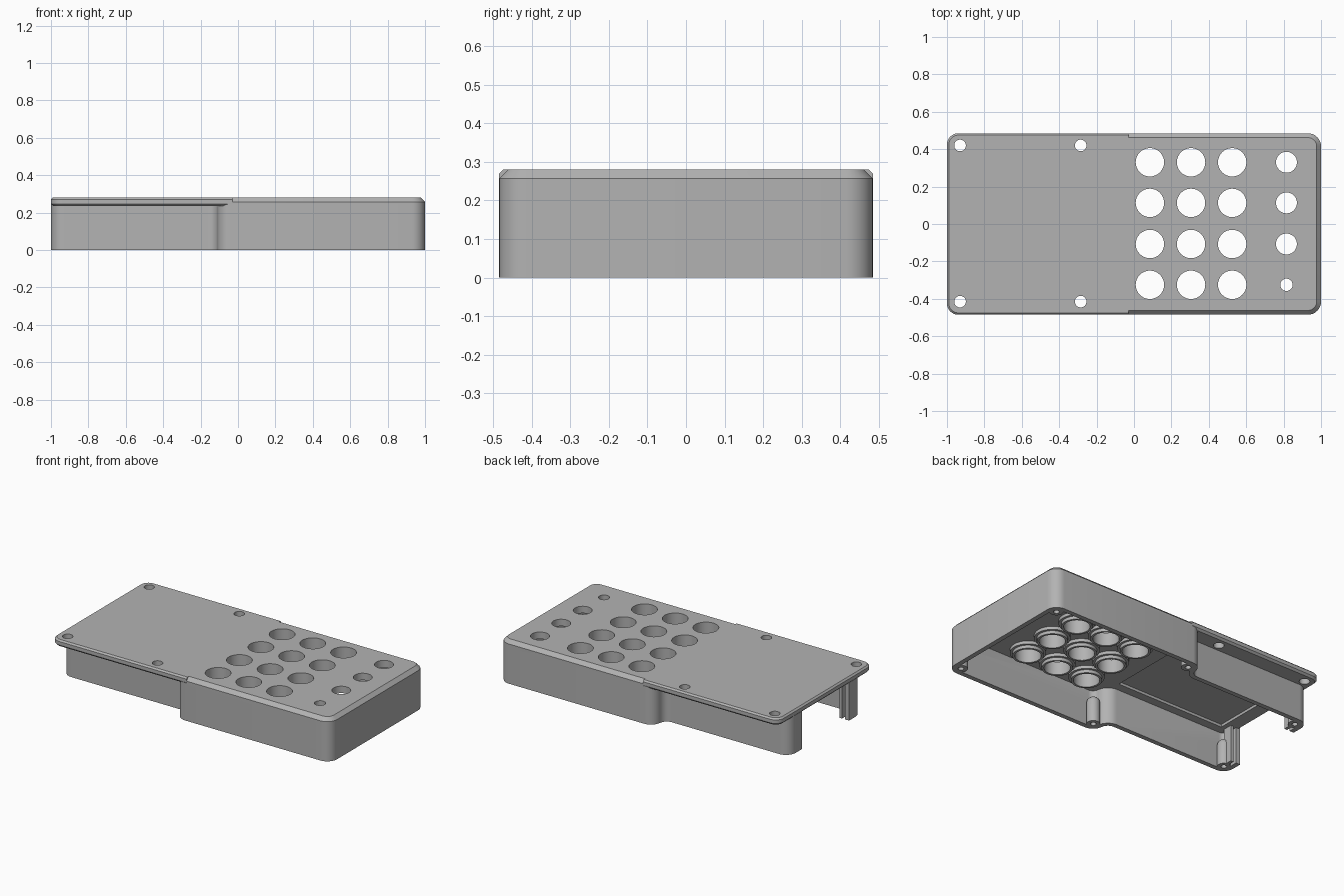
import bpy, bmesh, math
from mathutils import Vector

if "Cube" in bpy.data.objects:
    bpy.data.objects.remove(bpy.data.objects["Cube"])

grey = bpy.data.materials.new("plain_grey")
grey.use_nodes = True
grey.diffuse_color = (0.45, 0.45, 0.45, 1)
grey.node_tree.nodes["Principled BSDF"].inputs["Base Color"].default_value = (0.45, 0.45, 0.45, 1)


def rounded(corners, steps=8):
    """Counter-clockwise outline from square corners (x, y, radius)."""
    pts = []
    for i, (x, y, r) in enumerate(corners):
        p = Vector((x, y))
        if r == 0:
            pts.append(p)
            continue
        u = (Vector(corners[i - 1][:2]) - p).normalized()
        v = (Vector(corners[(i + 1) % len(corners)][:2]) - p).normalized()
        for k in range(steps + 1):
            t = math.pi / 2 * k / steps
            pts.append(p + (u + v - v * math.cos(t) - u * math.sin(t)) * r)
    return pts


def circle(x, y, r, n=32):
    return [Vector((x + r * math.cos(2 * math.pi * k / n), y + r * math.sin(2 * math.pi * k / n)))
            for k in range(n)]


def box(x0, x1, y0, y1):
    return [Vector(p) for p in ((x0, y0), (x1, y0), (x1, y1), (x0, y1))]


def build(name, solids, ring=False):
    """Each solid is a stack of (outline, z); ring joins the last outline to the first."""
    bm = bmesh.new()
    for layers in solids:
        loops = [[bm.verts.new((p.x, p.y, z)) for p in pts] for pts, z in layers]
        n = len(loops[0])
        pairs = list(zip(loops, loops[1:]))
        if ring:
            pairs.append((loops[-1], loops[0]))
        else:
            bm.faces.new(loops[0][::-1])
            bm.faces.new(loops[-1])
        for a, b in pairs:
            for k in range(n):
                m = (k + 1) % n
                bm.faces.new((a[k], a[m], b[m], b[k]))
    bmesh.ops.recalc_face_normals(bm, faces=bm.faces)
    mesh = bpy.data.meshes.new(name)
    bm.to_mesh(mesh)
    bm.free()
    mesh.materials.append(grey)
    ob = bpy.data.objects.new(name, mesh)
    bpy.context.collection.objects.link(ob)
    return ob


def activate(ob):
    bpy.ops.object.select_all(action='DESELECT')
    ob.select_set(True)
    bpy.context.view_layer.objects.active = ob


def combine(ob, other, operation):
    mod = ob.modifiers.new("bool", 'BOOLEAN')
    mod.operation, mod.object, mod.solver = operation, other, 'EXACT'
    activate(ob)
    bpy.ops.object.modifier_apply(modifier=mod.name)
    bpy.data.objects.remove(other)


def drill(ob, holes, z0, z1):
    cutter = build("cutter", [[(circle(x, y, r), z0), (circle(x, y, r), z1)] for x, y, r in holes])
    combine(ob, cutter, 'DIFFERENCE')


# Case wall: wide section and narrow section in one rounded outline
W, N, STEP = 0.485, 0.375, -0.11


def wall_outline(t):
    r, c = 0.07 - t, 0.05 + t
    half = [(1 - t, W - t, r), (STEP + t, W - t, r), (STEP + t, N - t, c), (t - 1, N - t, r)]
    return rounded(half + [(x, -y, q) for x, y, q in half[::-1]])


outer, inner = wall_outline(0), wall_outline(0.03)
wall = build("case_wall", [[(outer, 0), (outer, 0.245), (inner, 0.245), (inner, 0)]], ring=True)

# Open end of the narrow section
combine(wall, build("cutter", [[(box(-1.1, -0.9, -0.24, 0.24), -0.1), (box(-1.1, -0.9, -0.24, 0.24), 0.3)]]),
        'DIFFERENCE')

# Screw posts with domed tops
spots = [(x, s * y) for s in (-1, 1) for x, y in ((0.943, 0.428), (-0.05, 0.425), (-0.943, 0.318))]
dome = [(0.04, 0), (0.04, 0.14), (0.035, 0.157), (0.022, 0.17), (0.008, 0.175)]
combine(wall, build("posts", [[(circle(x, y, r), z) for r, z in dome] for x, y in spots]), 'UNION')
drill(wall, [(x, y, 0.017) for x, y in spots], -0.05, 0.12)

# Inner bars that leave a slot for the end panel
bars = []
for s in (-1, 1):
    strip = box(-0.95, -0.93, *sorted((s * 0.24, s * 0.30)))
    bars.append([(strip, 0), (strip, 0.24)])
rails = build("panel_rails", bars)

# Top plate, narrow-chamfer half
SEAM = -0.03


def left_outline(i):
    r = 0.06 - i
    return rounded([(i - 1, i - W, r), (SEAM, i - W, 0), (SEAM, W - i, 0), (i - 1, W - i, r)])


left_plate = build("plain_top_plate", [[(left_outline(i), z) for i, z in
                                        ((0.012, 0.235), (0, 0.247), (0, 0.27), (0.01, 0.28))]])
drill(left_plate, [(x, y, 0.031) for x in (-0.93, -0.285) for y in (-0.415, 0.42)], 0.1, 0.4)

# Shallow recess under the plain half
pocket = box(-0.9, -0.13, -0.29, 0.29)
combine(left_plate, build("cutter", [[(pocket, 0.1), (pocket, 0.252)]]), 'DIFFERENCE')


# Top plate, wide-chamfer half with button holes
def right_outline(i):
    r = 0.07 - i
    return rounded([(SEAM, i - W, 0), (1 - i, i - W, r), (1 - i, W - i, r), (SEAM, W - i, 0)])


right_plate = build("button_top_plate", [[(right_outline(i), z) for i, z in
                                          ((0, 0.235), (0, 0.257), (0.023, 0.28))]])
rows = (0.33, 0.113, -0.107, -0.325)
buttons = [(x, y, 0.076) for x in (0.085, 0.305, 0.525) for y in rows]
small = [(0.815, y, 0.056) for y in rows[:3]] + [(0.815, rows[3], 0.033)]
drill(right_plate, buttons + small, 0.1, 0.4)

# Stepped collars under the large button holes
collar = [(0.076, 0.195), (0.09, 0.195), (0.09, 0.215), (0.105, 0.215), (0.105, 0.236), (0.076, 0.236)]
collars = build("button_collars", [[(circle(x, y, r), z) for r, z in collar] for x, y, _ in buttons],
                ring=True)

for ob in (wall, rails, left_plate, right_plate, collars):
    activate(ob)
    bpy.ops.object.shade_smooth_by_angle(angle=math.radians(30))
